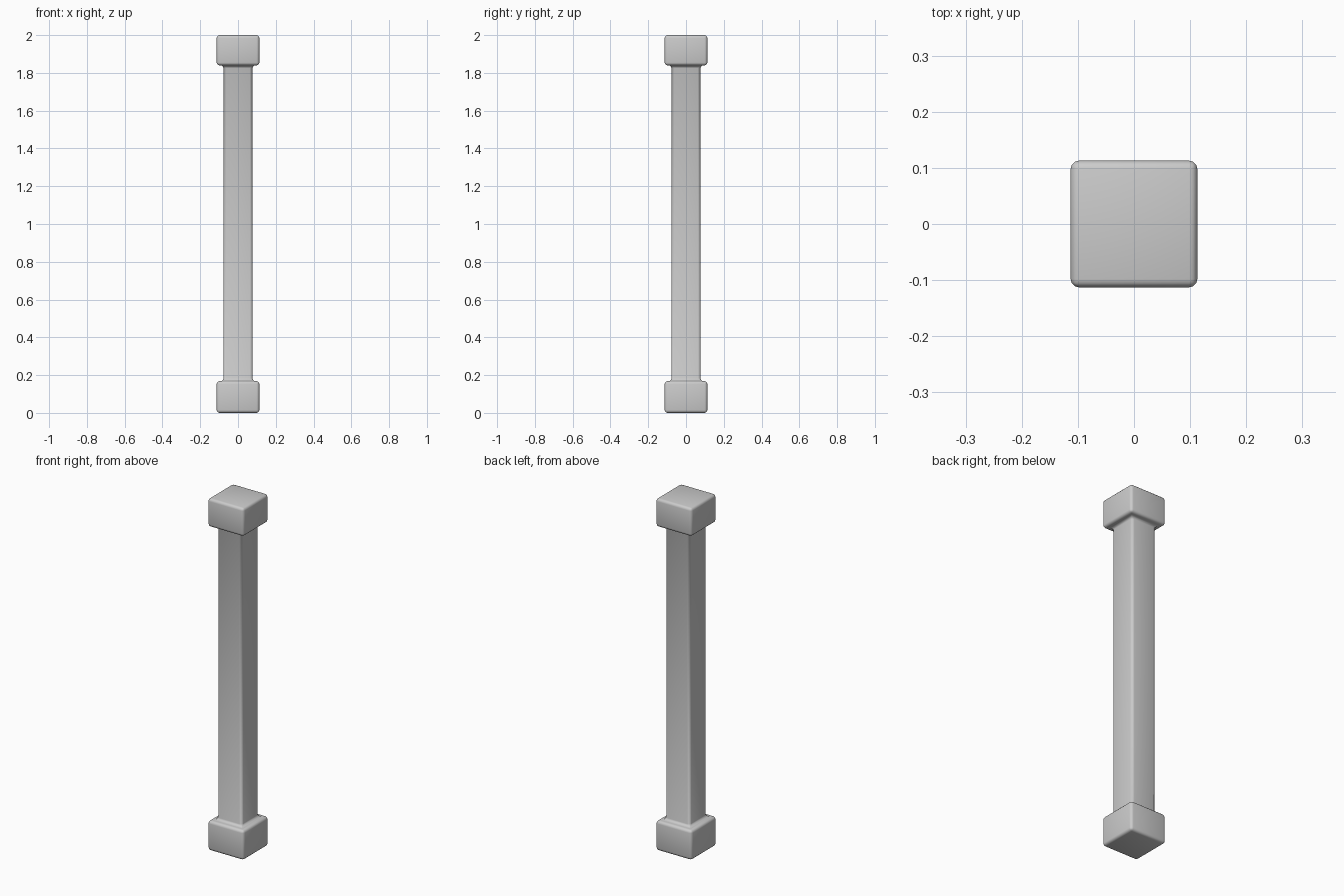
import bpy, bmesh

if "Cube" in bpy.data.objects:
    bpy.data.objects.remove(bpy.data.objects["Cube"])

BLOCK, SHAFT = 0.113, 0.077   # half widths
# (half width, height) profile of the square post
PROFILE = [(BLOCK, 0.0), (BLOCK, 0.168), (SHAFT, 0.168),
           (SHAFT, 1.84), (BLOCK, 1.84), (BLOCK, 2.0)]


def square_post(name, profile):
    bm = bmesh.new()
    rings = [[bm.verts.new((sx * w, sy * w, z))
              for sx, sy in ((-1, -1), (1, -1), (1, 1), (-1, 1))]
             for w, z in profile]
    for a, b in zip(rings, rings[1:]):
        for i in range(4):
            j = (i + 1) % 4
            bm.faces.new((a[i], a[j], b[j], b[i]))
    bm.faces.new(rings[0][::-1])
    bm.faces.new(rings[-1])
    bmesh.ops.recalc_face_normals(bm, faces=bm.faces)
    mesh = bpy.data.meshes.new(name)
    bm.to_mesh(mesh)
    bm.free()
    obj = bpy.data.objects.new(name, mesh)
    bpy.context.collection.objects.link(obj)
    return obj


# Post with base and cap blocks in one piece
post = square_post("square_post", PROFILE)

# Rounded outer edges and small fillets where the shaft meets the blocks
bevel = post.modifiers.new("rounded_edges", 'BEVEL')
bevel.width = 0.015
bevel.segments = 3
bevel.limit_method = 'ANGLE'

post.data.shade_smooth()
